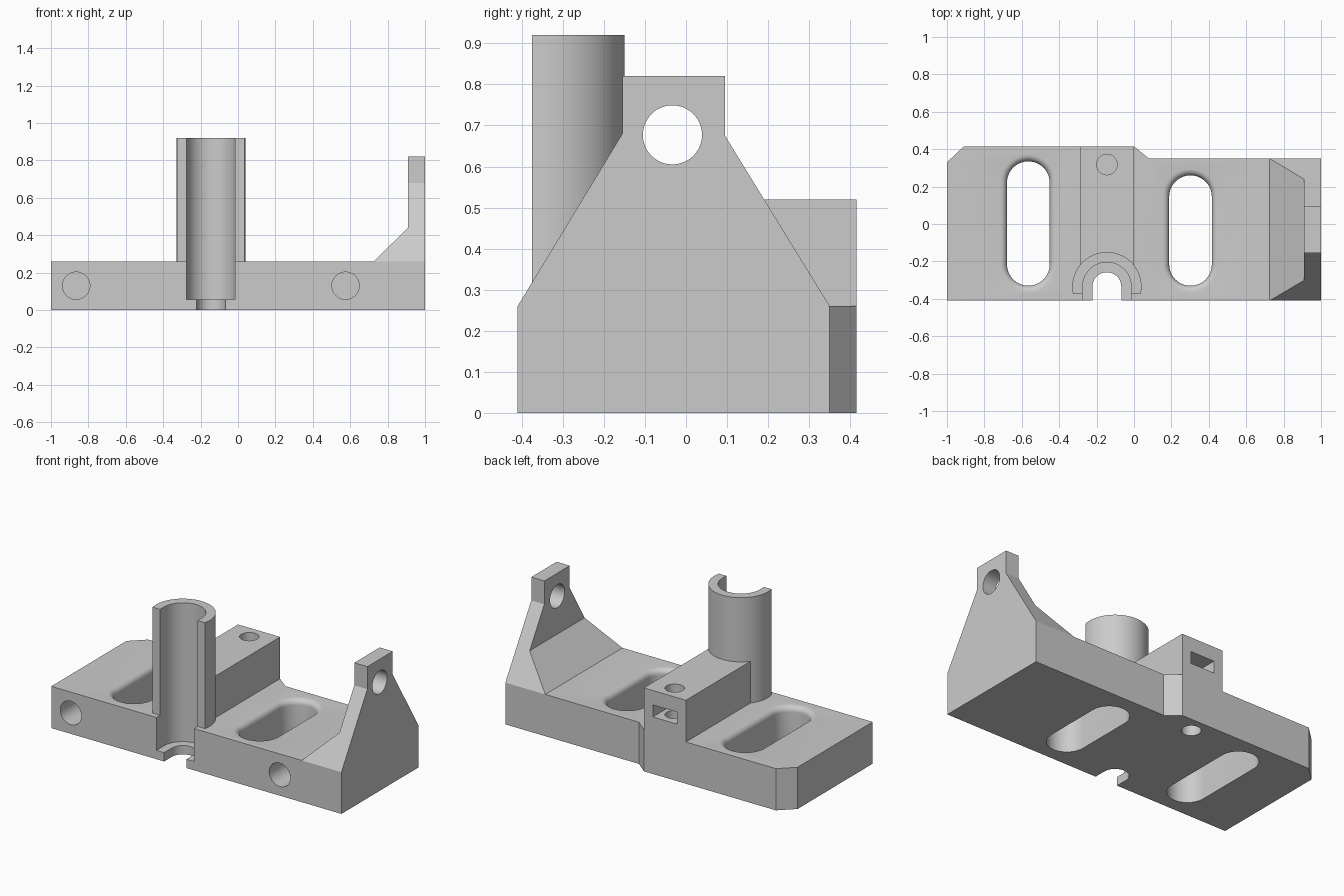
import bpy, bmesh
from math import sin, cos, pi, asin

if "Cube" in bpy.data.objects:
    bpy.data.objects.remove(bpy.data.objects["Cube"])

grey = bpy.data.materials.new("plain grey")
grey.use_nodes = True
colour = (0.6, 0.6, 0.6, 1)
grey.diffuse_color = colour
grey.node_tree.nodes["Principled BSDF"].inputs["Base Color"].default_value = colour

PLACE = {"x": lambda a, b, h: (h, a, b),
         "y": lambda a, b, h: (a, h, b),
         "z": lambda a, b, h: (a, b, h)}


def loft(name, rings, axis="z"):
    """Closed solid through (height, outline) rings stacked along an axis."""
    bm = bmesh.new()
    loops = [[bm.verts.new(PLACE[axis](a, b, h)) for a, b in pts] for h, pts in rings]
    bm.faces.new(loops[0])
    bm.faces.new(loops[-1])
    for low, high in zip(loops, loops[1:]):
        for i in range(len(low)):
            bm.faces.new((low[i - 1], low[i], high[i], high[i - 1]))
    bmesh.ops.recalc_face_normals(bm, faces=bm.faces)
    mesh = bpy.data.meshes.new(name)
    bm.to_mesh(mesh)
    bm.free()
    mesh.materials.append(grey)
    obj = bpy.data.objects.new(name, mesh)
    bpy.context.collection.objects.link(obj)
    return obj


def prism(name, pts, lo, hi, axis="z"):
    return loft(name, [(lo, pts), (hi, pts)], axis)


def box(name, x0, x1, y0, y1, z0, z1):
    return prism(name, [(x0, y0), (x1, y0), (x1, y1), (x0, y1)], z0, z1)


def arc(cx, cy, r, start, end, n=32):
    return [(cx + r * cos(start + (end - start) * i / n),
             cy + r * sin(start + (end - start) * i / n)) for i in range(n + 1)]


def rod(name, a, b, r, lo, hi, axis):
    return prism(name, arc(a, b, r, 0, 2 * pi, 48)[:-1], lo, hi, axis)


def combine(target, tool, operation):
    mod = target.modifiers.new("combine", "BOOLEAN")
    mod.object, mod.operation, mod.solver = tool, operation, "EXACT"
    bpy.context.view_layer.objects.active = target
    bpy.ops.object.modifier_apply(modifier=mod.name)
    bpy.data.objects.remove(tool)


TOP = 0.26           # top of the base plate
TX, TY = -0.145, -0.335  # axis of the open tube

# Base plate with clipped rear corners
body = prism("bracket_body", [(-1, -0.41), (1, -0.41), (1, 0.35), (0.08, 0.35),
                              (0, 0.415), (-0.91, 0.415), (-1, 0.33)], 0, TOP)

# Lug: gabled plate with a sloping foot
lug = prism("lug", [(-0.41, 0.1), (0.35, 0.1), (0.35, TOP), (0.095, 0.675),
                    (0.095, 0.82), (-0.155, 0.82), (-0.155, 0.68), (-0.41, TOP)],
            0.6, 1, "x")
foot = prism("foot", [(0.725, 0), (1.1, 0), (1.1, 0.9), (0.91, 0.9),
                      (0.91, 0.44), (0.725, TOP)], -0.6, 0.6, "y")
combine(lug, foot, "INTERSECT")
combine(body, lug, "UNION")

# Raised block behind the tube
combine(body, box("block", -0.29, 0, -0.3, 0.415, 0.1, 0.52), "UNION")

# Tube, cut flat at the front
tilt = asin(0.04 / 0.185)
combine(body, prism("tube", arc(TX, TY, 0.185, -tilt, pi + tilt, 48), 0.1, 0.92), "UNION")

# Open-fronted bore and narrower notch beneath it
for r, lo, hi in ((0.13, 0.055, 1), (0.077, -0.1, 0.1)):
    u_shape = [(TX + r, -0.6)] + arc(TX, TY, r, 0, pi) + [(TX - r, -0.6)]
    combine(body, prism("bore", u_shape, lo, hi), "DIFFERENCE")


# Long slots with a rounded upper rim
def stadium(cx, y0, y1, r, grow):
    return (arc(cx, y1 - r, r + grow, 0, pi, 24) +
            arc(cx, y0 + r, r + grow, pi, 2 * pi, 24))


RIM = 0.035
for cx, y1 in ((-0.565, 0.335), (0.302, 0.26)):
    steps = [(-0.1, 0)]
    for i in range(7):
        t = i / 6 * pi / 2
        steps.append((TOP - RIM + RIM * sin(t), RIM * (1 - cos(t))))
    steps.append((0.4, RIM))
    rings = [(z, stadium(cx, -0.33, y1, 0.114, g)) for z, g in steps]
    combine(body, loft("slot", rings), "DIFFERENCE")

# Blind holes in the front face
for x in (-0.865, 0.575):
    combine(body, rod("front_hole", x, 0.13, 0.073, -0.6, 0, "y"), "DIFFERENCE")

# Eye through the lug
combine(body, rod("lug_eye", -0.033, 0.677, 0.072, 0.8, 1.2, "x"), "DIFFERENCE")

# Nut pocket, with screw holes above and below it and a thin web between
combine(body, box("nut_pocket", -0.228, -0.062, 0.23, 0.6, 0.355, 0.43), "DIFFERENCE")
for lo, hi in ((-0.1, 0.38), (0.442, 0.7)):
    combine(body, rod("screw_hole", TX, 0.318, 0.055, lo, hi, "z"), "DIFFERENCE")

# Smooth curved walls, keep machined edges crisp
bpy.ops.object.select_all(action="DESELECT")
body.select_set(True)
bpy.context.view_layer.objects.active = body
bpy.ops.object.shade_smooth_by_angle(angle=0.5)
